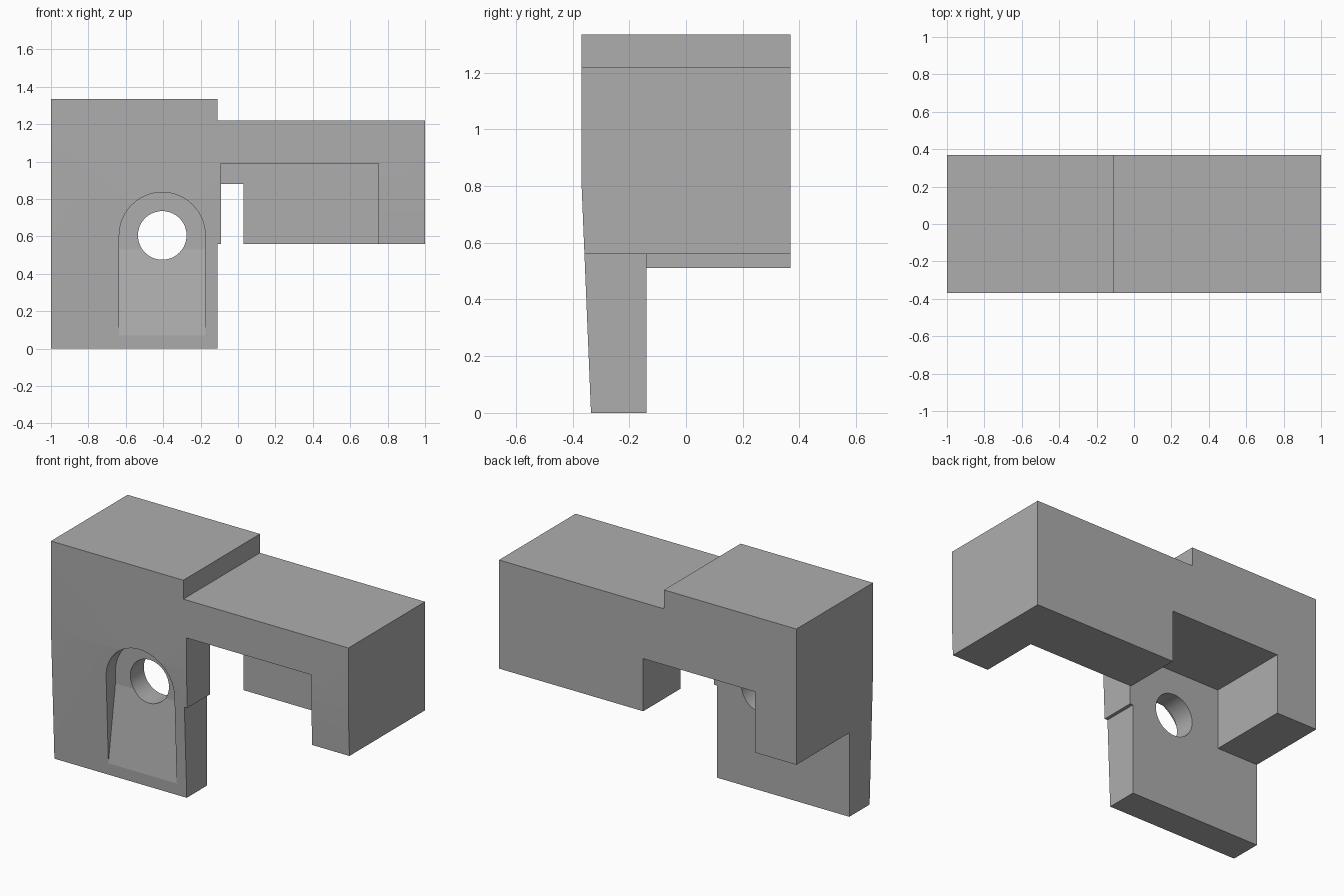
import bpy, bmesh, math
from mathutils import Vector

cube = bpy.data.objects.get("Cube")
if cube:
    bpy.data.objects.remove(cube)

grey = bpy.data.materials.new("plain grey")
grey.use_nodes = True
COLOUR = (0.42, 0.42, 0.42, 1)
grey.diffuse_color = COLOUR
grey.node_tree.nodes["Principled BSDF"].inputs["Base Color"].default_value = COLOUR


def prism(name, profile, direction, ramp=None):
    """Extrude a closed profile; ramp=(point, normal) trims one side off."""
    bm = bmesh.new()
    face = bm.faces.new([bm.verts.new(p) for p in profile])
    ext = bmesh.ops.extrude_face_region(bm, geom=[face])
    moved = [v for v in ext["geom"] if isinstance(v, bmesh.types.BMVert)]
    bmesh.ops.translate(bm, verts=moved, vec=direction)
    if ramp:
        bmesh.ops.bisect_plane(bm, geom=bm.verts[:] + bm.edges[:] + bm.faces[:],
                               plane_co=ramp[0], plane_no=ramp[1], clear_outer=True)
        bmesh.ops.holes_fill(bm, edges=[e for e in bm.edges if e.is_boundary])
    bmesh.ops.recalc_face_normals(bm, faces=bm.faces)
    mesh = bpy.data.meshes.new(name)
    bm.to_mesh(mesh)
    bm.free()
    obj = bpy.data.objects.new(name, mesh)
    bpy.context.collection.objects.link(obj)
    mesh.materials.append(grey)
    return obj


def box(name, x, y, z):
    base = [(x[0], y[0], z[0]), (x[1], y[0], z[0]), (x[1], y[1], z[0]), (x[0], y[1], z[0])]
    return prism(name, base, (0, 0, z[1] - z[0]))


def arc(cx, cz, r, start, end, steps, y):
    angles = [start + (end - start) * i / steps for i in range(steps + 1)]
    return [(cx + r * math.cos(a), y, cz + r * math.sin(a)) for a in angles]


# Body: side profile with a tapered lower front
D, PLATE, FAR = 0.368, -0.14, 2
side = [(-0.335, 0), (PLATE, 0), (D, 0), (D, 1.335), (-D, 1.335), (-D, 0.8)]
body = prism("bracket_body", [(-1, y, z) for y, z in side], (2, 0, 0))

# Stepped top, open underside, front pocket, rear notch and thin lower plate
cutters = [
    box("top_step_cutter", (-0.11, FAR), (-FAR, FAR), (1.22, FAR)),
    box("arm_underside_cutter", (-0.11, FAR), (-FAR, FAR), (-1, 0.56)),
    box("front_pocket_cutter", (-0.09, 0.75), (-FAR, 0.01), (-1, 0.99)),
    box("rear_notch_cutter", (-0.72, 0.03), (PLATE, FAR), (-1, 0.88)),
    box("rear_underside_cutter", (-FAR, FAR), (PLATE, FAR), (-1, 0.51)),
]

# Arched recess with a ramped floor, and the round hole
HX, HZ, R, FLOOR = -0.405, 0.605, 0.23, -0.27
arch = arc(HX, HZ, R, 0, math.pi, 32, -1)
arch += [(HX - R, -1, -0.1), (HX + R, -1, -0.1)]
ramp = (Vector((0, FLOOR, 0.53)), Vector((0, 0.46, -0.068)).normalized())
cutters.append(prism("arch_recess_cutter", arch, (0, 1 + FLOOR, 0), ramp))
hole = arc(HX, HZ, 0.13, 0, math.tau, 64, -1)[:-1]
cutters.append(prism("round_hole_cutter", hole, (0, 1.1, 0)))

for cutter in cutters:
    cutter.hide_render = True
    mod = body.modifiers.new(cutter.name, 'BOOLEAN')
    mod.operation = 'DIFFERENCE'
    mod.solver = 'EXACT'
    mod.object = cutter

# Bake the cuts and drop the helpers
depsgraph = bpy.context.evaluated_depsgraph_get()
baked = bpy.data.meshes.new_from_object(body.evaluated_get(depsgraph))
body.modifiers.clear()
body.data = baked
for cutter in cutters:
    bpy.data.objects.remove(cutter)

# Smooth the curved walls only
bpy.ops.object.select_all(action='DESELECT')
body.select_set(True)
bpy.context.view_layer.objects.active = body
bpy.ops.object.shade_smooth_by_angle(angle=math.radians(7))
